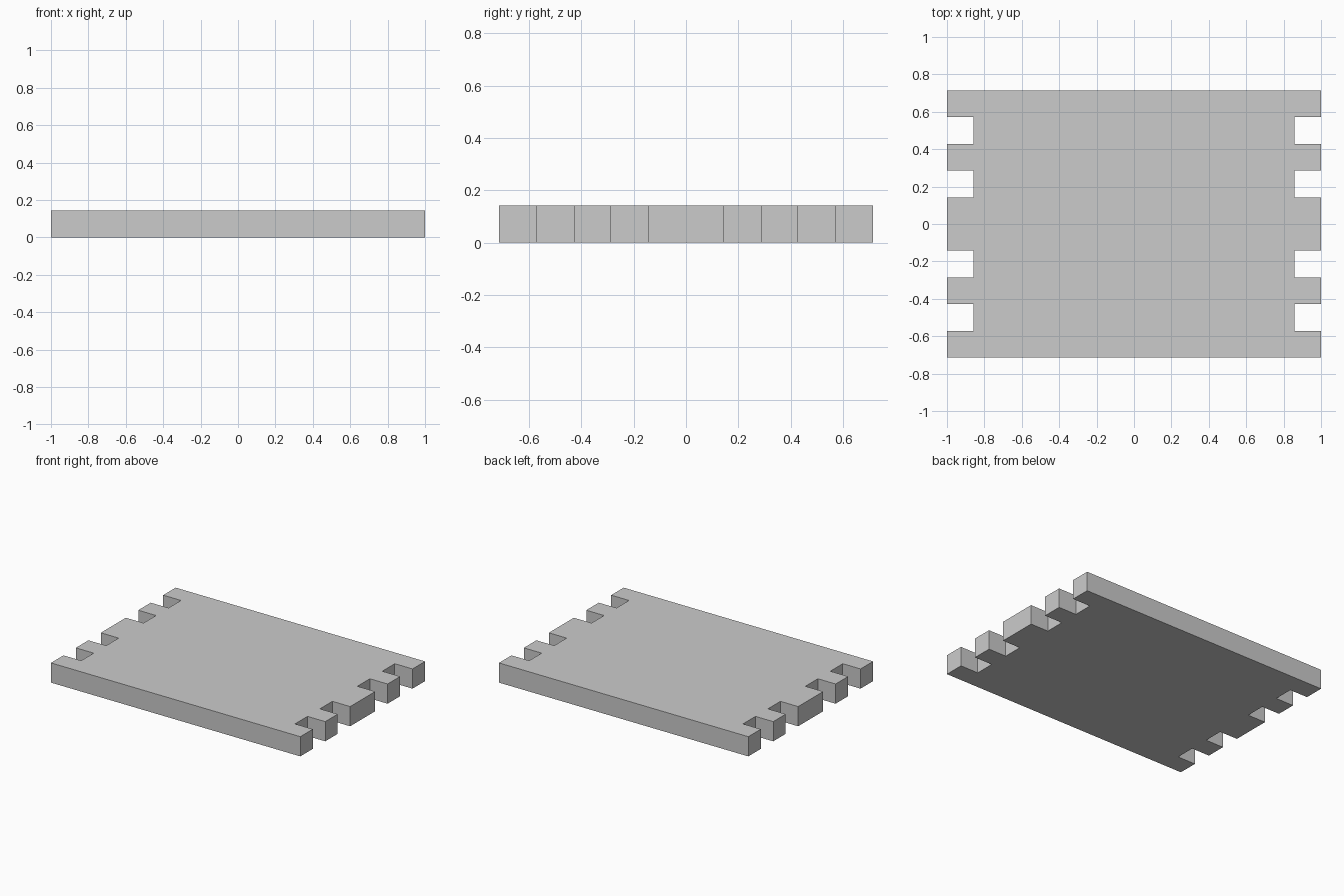
import bpy, bmesh

if "Cube" in bpy.data.objects:
    bpy.data.objects.remove(bpy.data.objects["Cube"])

U = 1 / 7          # grid unit: thickness, notch depth and notch width
HALF_X = 7 * U
HALF_Y = 5 * U

# Right edge, bottom to top: step in at each notch, then back out
right = [(HALF_X, -HALF_Y)]
for start in (-4, -2, 1, 3):
    y0, y1 = start * U, (start + 1) * U
    right += [(HALF_X, y0), (HALF_X - U, y0), (HALF_X - U, y1), (HALF_X, y1)]
right.append((HALF_X, HALF_Y))

# Left edge mirrors the right one
outline = right + [(-x, y) for x, y in reversed(right)]

# Notched panel: outline extruded up to its thickness
bm = bmesh.new()
base = bm.faces.new([bm.verts.new((x, y, 0)) for x, y in outline])
top = bmesh.ops.extrude_face_region(bm, geom=[base], use_keep_orig=True)
bmesh.ops.translate(bm, vec=(0, 0, U),
                    verts=[v for v in top["geom"] if isinstance(v, bmesh.types.BMVert)])
bmesh.ops.recalc_face_normals(bm, faces=bm.faces)
mesh = bpy.data.meshes.new("notched_panel")
bm.to_mesh(mesh)
bm.free()
panel = bpy.data.objects.new("notched_panel", mesh)
bpy.context.collection.objects.link(panel)
